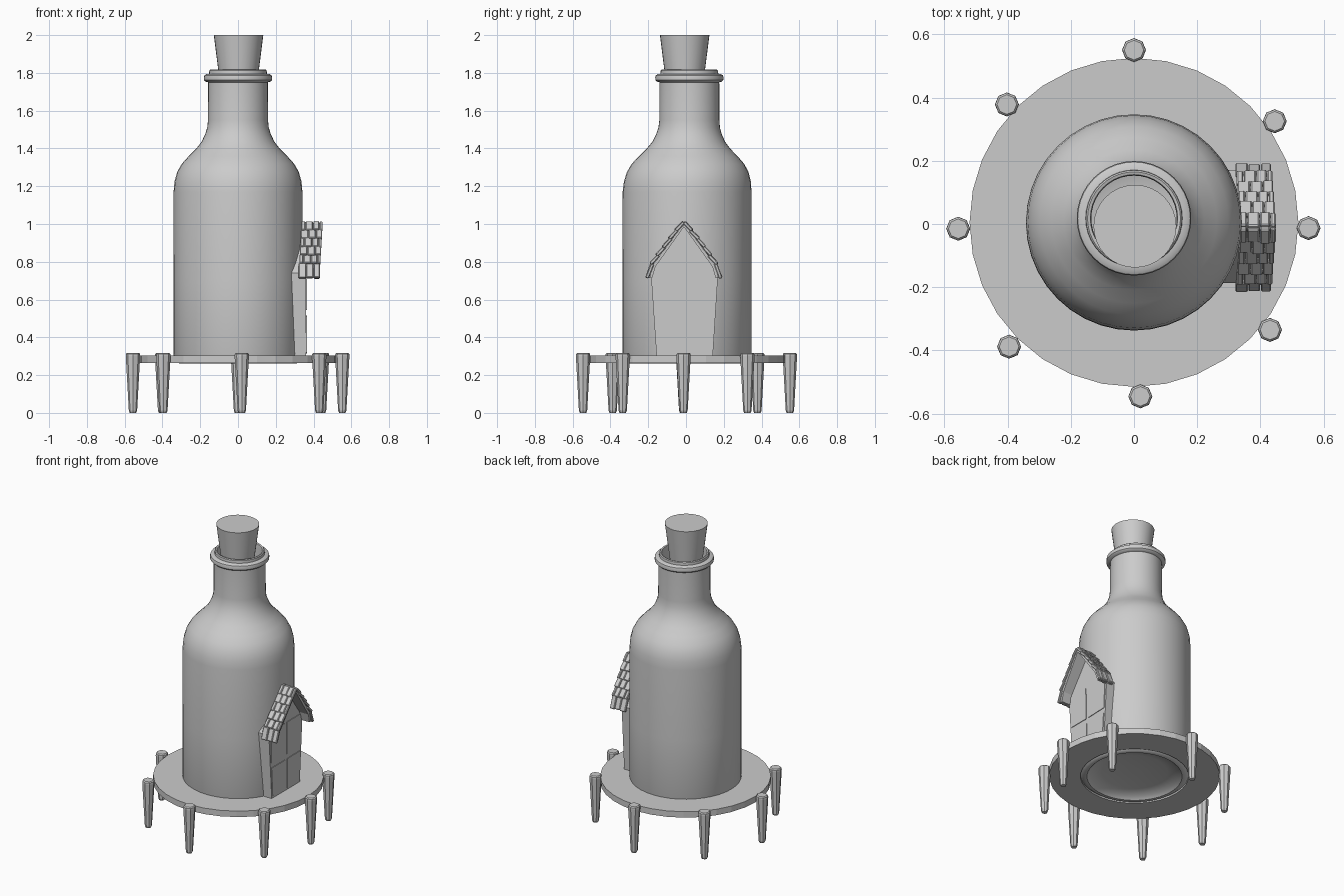
import bpy, bmesh, math, random
from mathutils import Matrix, Vector

if "Cube" in bpy.data.objects:
    bpy.data.objects.remove(bpy.data.objects["Cube"])

random.seed(4)
mat = bpy.data.materials.new("plain grey")
mat.diffuse_color = (0.6, 0.6, 0.6, 1)
mat.use_nodes = True
mat.node_tree.nodes["Principled BSDF"].inputs["Base Color"].default_value = mat.diffuse_color


def finish(name, bm, smooth=None):
    bmesh.ops.recalc_face_normals(bm, faces=bm.faces)
    me = bpy.data.meshes.new(name)
    bm.to_mesh(me)
    bm.free()
    ob = bpy.data.objects.new(name, me)
    bpy.context.collection.objects.link(ob)
    me.materials.append(mat)
    if smooth:
        bpy.ops.object.select_all(action='DESELECT')
        ob.select_set(True)
        bpy.context.view_layer.objects.active = ob
        bpy.ops.object.shade_smooth_by_angle(angle=math.radians(smooth))
    return ob


def lathe(name, profile, sides, centre=(0, 0), smooth=None, closed=False, lean=None):
    """Spin (radius, z) points; lean(z) shifts the ring along y."""
    bm = bmesh.new()
    rings = []
    for r, z in profile:
        dy = lean(z) if lean else 0
        rings.append([bm.verts.new((centre[0] + r * math.cos(2 * math.pi * i / sides),
                                    centre[1] + dy + r * math.sin(2 * math.pi * i / sides), z))
                      for i in range(sides)])
    pairs = list(zip(rings, rings[1:]))
    if closed:
        pairs.append((rings[-1], rings[0]))
    for a, b in pairs:
        for i in range(sides):
            j = (i + 1) % sides
            bm.faces.new((a[i], a[j], b[j], b[i]))
    if not closed:
        bm.faces.new(rings[0])
        bm.faces.new(rings[-1])
    return finish(name, bm, smooth)


def slab(bm, outline, x0, x1):
    """Extrude a (y, z) outline from x0 to x1."""
    a = [bm.verts.new((x0, y, z)) for y, z in outline]
    b = [bm.verts.new((x1, y, z)) for y, z in outline]
    n = len(outline)
    bm.faces.new(a)
    bm.faces.new(b)
    for i in range(n):
        j = (i + 1) % n
        bm.faces.new((a[i], a[j], b[j], b[i]))


# Bottle: slightly leaning neck, rolled lip, open mouth, hollow foot
def neck_lean(z):
    t = min(max((z - 1.15) / 0.4, 0), 1)
    return 0.005 + 0.013 * t


bottle = [(0.04, 0.30), (0.2, 0.295), (0.27, 0.28), (0.29, 0.262), (0.31, 0.262), (0.332, 0.278),
          (0.342, 0.31), (0.342, 0.7), (0.341, 1.17), (0.336, 1.225), (0.322, 1.275), (0.298, 1.318),
          (0.262, 1.358), (0.222, 1.398), (0.193, 1.435), (0.174, 1.475), (0.163, 1.51), (0.159, 1.55),
          (0.158, 1.75), (0.172, 1.754), (0.18, 1.762), (0.181, 1.775), (0.178, 1.787), (0.168, 1.793),
          (0.153, 1.795), (0.152, 1.812), (0.147, 1.817), (0.138, 1.814), (0.135, 1.79),
          (0.135, 1.55), (0.1, 1.54)]
lathe("bottle", bottle, 40, smooth=40, lean=neck_lean)

# Cork stopper
lathe("cork", [(0.093, 1.70), (0.131, 2.0)], 32, (0.003, -0.007), smooth=40)

# Round deck with a hole for the bottle
lathe("deck", [(0.33, 0.265), (0.52, 0.265), (0.52, 0.305), (0.33, 0.305)], 32,
      (0, 0.005), closed=True)

# Eight tapered posts round the deck edge
posts = [(0, 0.55), (0.445, 0.325), (0.552, -0.013), (0.43, -0.335),
         (0.02, -0.545), (-0.395, -0.388), (-0.556, -0.015), (-0.402, 0.378)]
for k, (x, y) in enumerate(posts):
    lathe("deck_post_%d" % (k + 1),
          [(0.017, 0), (0.022, 0.012), (0.038, 0.30), (0.037, 0.312), (0.031, 0.318)],
          8, (x, y))

# Gabled door front
bm = bmesh.new()
slab(bm, [(-0.156, 0.3), (0.142, 0.3), (0.17, 0.74), (-0.011, 0.99), (-0.186, 0.74)], 0.27, 0.36)
finish("door_front", bm)

# Four door panels, thin plates
bm = bmesh.new()
for outline in ([(-0.162, 0.545), (-0.022, 0.545), (-0.024, 0.76), (-0.168, 0.76)],
                [(0.002, 0.545), (0.148, 0.55), (0.157, 0.76), (0.0, 0.76)],
                [(-0.15, 0.32), (-0.014, 0.315), (-0.017, 0.512), (-0.162, 0.512)],
                [(0.007, 0.315), (0.131, 0.32), (0.144, 0.515), (0.005, 0.512)]):
    slab(bm, outline, 0.358, 0.364)
finish("door_panels", bm)

# Roof: a bent board on each side, covered in staggered shingles
RIDGE_Y = -0.011
path = [(0.0, 1.005), (0.165, 0.785), (0.182, 0.715)]   # offset from ridge, height


def roof_shift(z):
    return 0.02 * (z - 0.71) / 0.32    # roof leans out slightly towards the top


for name, side in (("left", -1), ("right", 1)):
    bm = bmesh.new()
    inner = [(0.0, 0.985), (0.15, 0.775), (0.168, 0.715)]
    slab(bm, [(RIDGE_Y + side * y, z) for y, z in path + inner[::-1]], 0.322, 0.422)
    for v in bm.verts:
        v.co.x += roof_shift(v.co.z)
    finish("roof_board_" + name, bm)

    bm = bmesh.new()
    for row in range(6):
        if row < 5:
            a, b, t0, t1 = path[0], path[1], row / 5, (row + 1) / 5
        else:
            a, b, t0, t1 = path[1], path[2], 0, 1
        a, b = Vector(a), Vector(b)
        mid = a.lerp(b, (t0 + t1) / 2)
        d = (b - a).normalized()
        normal = Vector((-d.y, d.x))
        length = (b - a).length * (t1 - t0)
        cuts = [0, 0.36, 0.7, 1] if row % 2 else [0, 0.2, 0.55, 0.84, 1]
        for c0, c1 in zip(cuts, cuts[1:]):
            c = mid + normal * random.uniform(0.006, 0.010)
            tilt = math.atan2(d.y, d.x) + random.uniform(0.08, 0.16)
            loc = Vector((0.317 + 0.115 * (c0 + c1) / 2 + roof_shift(c.y),
                          RIDGE_Y + side * c.x, c.y))
            size = Matrix.Diagonal((0.115 * (c1 - c0) - 0.002,
                                    length * random.uniform(1.08, 1.2), 0.018, 1))
            m = Matrix.Translation(loc) @ Matrix.Rotation(side * tilt, 4, 'X') @ size
            new = bmesh.ops.create_cube(bm, size=1, matrix=m)["verts"]
            edges = list({e for v in new for e in v.link_edges})
            bmesh.ops.bevel(bm, geom=edges, offset=0.004, segments=1, affect='EDGES')
    finish("roof_shingles_" + name, bm)
